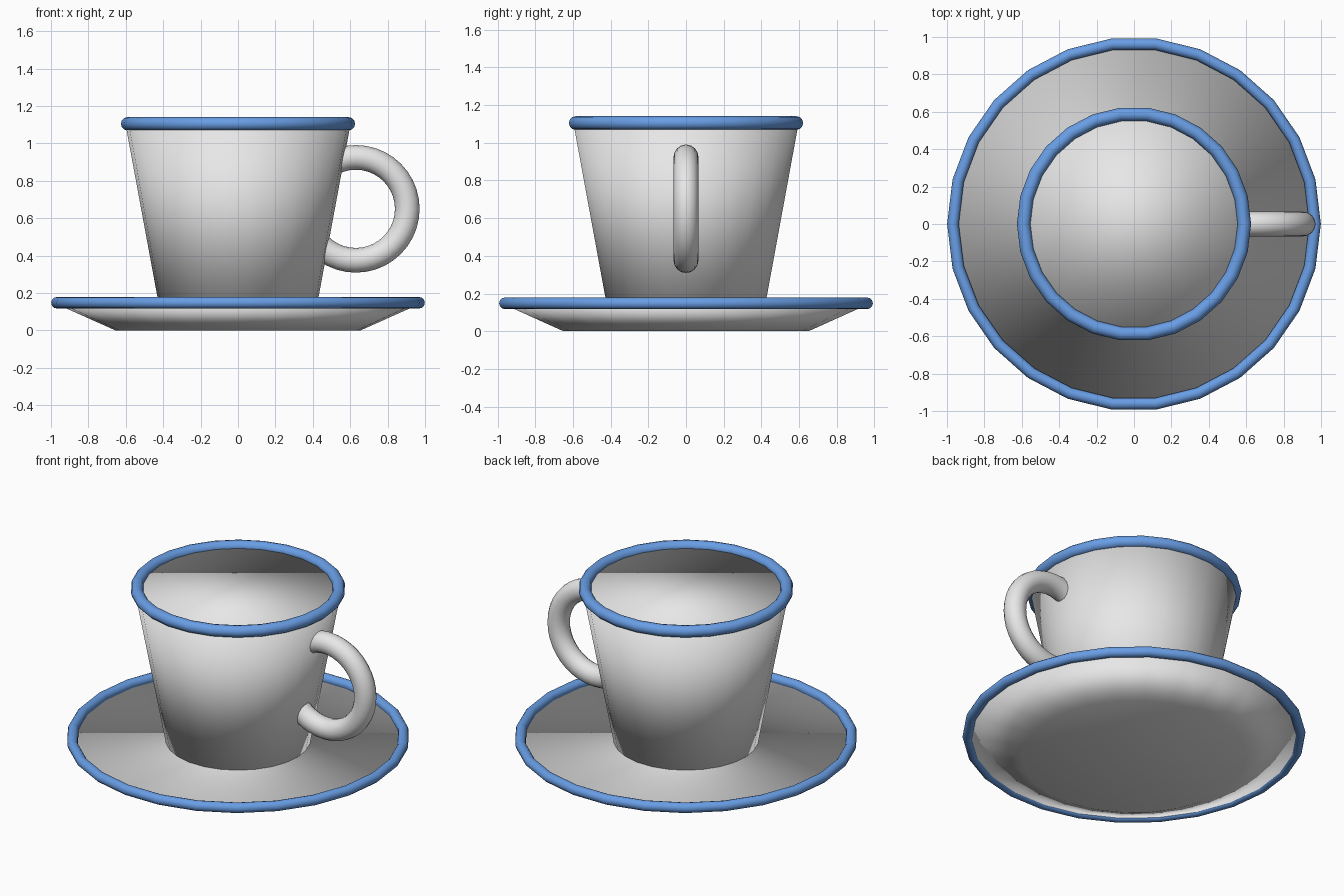
import bpy, math

if "Cube" in bpy.data.objects:
    bpy.data.objects.remove(bpy.data.objects["Cube"])

SIDES = 26  # facets around every round part


def material(name, rgb):
    m = bpy.data.materials.new(name)
    m.diffuse_color = (*rgb, 1.0)
    m.use_nodes = True
    m.node_tree.nodes["Principled BSDF"].inputs["Base Color"].default_value = m.diffuse_color
    return m


white = material("white_ceramic", (0.8, 0.8, 0.8))
blue = material("blue_glaze", (0.14, 0.34, 0.78))


def finish(name, mat):
    ob = bpy.context.object
    ob.name = name
    ob.data.materials.append(mat)
    bpy.ops.object.shade_smooth()
    return ob


def tapered(name, r_low, r_high, z_low, z_high, mat):
    """Closed solid cone section, vertex on the x axis."""
    bpy.ops.mesh.primitive_cone_add(
        vertices=SIDES, radius1=r_low, radius2=r_high, depth=z_high - z_low,
        location=(0, 0, (z_low + z_high) / 2), rotation=(0, 0, math.pi / 2))
    return finish(name, mat)


def ring(name, major, minor, loc, mat, rot=(0, 0, 0), around=SIDES, section=12):
    bpy.ops.mesh.primitive_torus_add(
        major_radius=major, minor_radius=minor, major_segments=around,
        minor_segments=section, location=loc, rotation=rot)
    return finish(name, mat)


# Saucer with its coloured edge
tapered("saucer", 0.655, 0.957, 0.0, 0.135, white)
ring("saucer_rim", 0.968, 0.031, (0, 0, 0.148), blue)

# Cup with its coloured lip
tapered("cup", 0.42, 0.602, 0.12, 1.105, white)
ring("cup_rim", 0.59, 0.036, (0, 0, 1.105), blue)

# Ring handle, its inner half sunk in the cup
ring("handle", 0.275, 0.066, (0.63, 0, 0.65), white,
     rot=(math.pi / 2, 0, 0), around=40, section=16)
